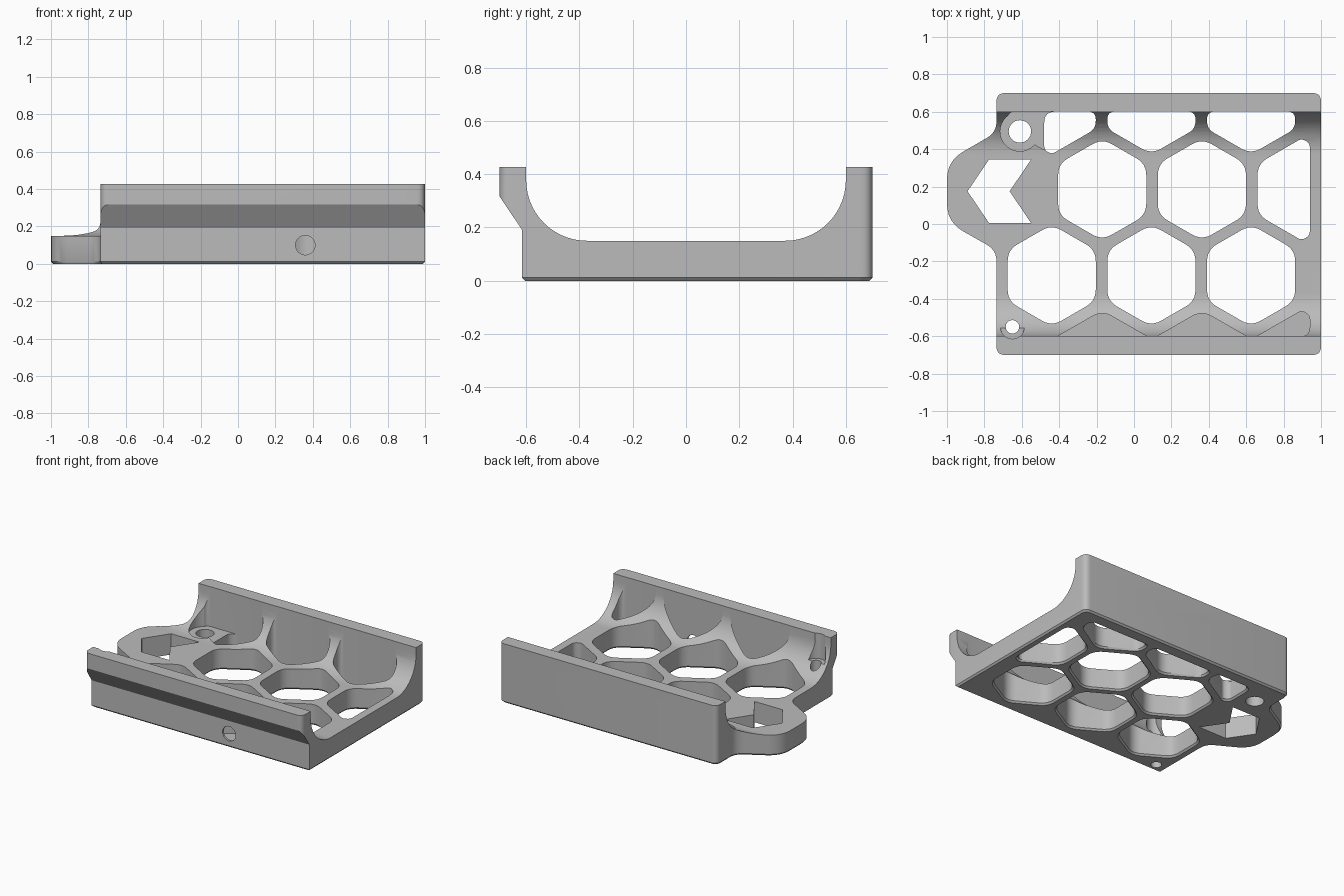
import bpy, bmesh
from math import cos, sin, pi
from mathutils import Vector

cube = bpy.data.objects.get("Cube")
if cube:
    bpy.data.objects.remove(cube)

grey = bpy.data.materials.new("light grey plastic")
grey.use_nodes = True
GREY = (0.5, 0.5, 0.5, 1)
grey.diffuse_color = GREY
grey.node_tree.nodes["Principled BSDF"].inputs["Base Color"].default_value = GREY


def rounded(points, cuts, steps=7):
    """Round each corner, starting the curve `cut` away from it."""
    pts = [Vector(p) for p in points]
    if not isinstance(cuts, list):
        cuts = [cuts] * len(pts)
    out = []
    for i, p in enumerate(pts):
        a, b = pts[i - 1] - p, pts[(i + 1) % len(pts)] - p
        d = min(cuts[i], a.length * 0.45, b.length * 0.45)
        if d < 0.002:
            out.append(p)
            continue
        a, b = a.normalized() * d, b.normalized() * d
        for s in range(steps):
            t = s / (steps - 1)
            out.append(p + a * (1 - t) ** 2 + b * t ** 2)
    return out


def clip(points, axis, limit, sign):
    """Keep the part of a polygon where sign * coordinate <= sign * limit."""
    out = []
    for i, q in enumerate(points):
        p = points[i - 1]
        dp, dq = sign * (p[axis] - limit), sign * (q[axis] - limit)
        if dp * dq < 0:
            out.append(p.lerp(q, dp / (dp - dq)))
        if dq <= 0:
            out.append(q)
    return out


def prism(name, outline, rings, axes="xyz"):
    """Stack scaled copies of an outline at (height, growth) rings."""
    pts = [Vector(p) for p in outline]
    xs, ys = [p.x for p in pts], [p.y for p in pts]
    mid = Vector(((min(xs) + max(xs)) / 2, (min(ys) + max(ys)) / 2))
    half = Vector(((max(xs) - min(xs)) / 2, (max(ys) - min(ys)) / 2))
    bm = bmesh.new()
    loops = []
    for h, grow in rings:
        loop = []
        for p in pts:
            d = p - mid
            u, v = p.x + d.x / half.x * grow, p.y + d.y / half.y * grow
            co = {"xyz": (u, v, h), "yzx": (h, u, v), "xzy": (u, h, v)}[axes]
            loop.append(bm.verts.new(co))
        loops.append(loop)
    n = len(pts)
    for lo, hi in zip(loops, loops[1:]):
        for i in range(n):
            j = (i + 1) % n
            bm.faces.new((lo[i], lo[j], hi[j], hi[i]))
    bm.faces.new(loops[0][::-1])
    bm.faces.new(loops[-1])
    bmesh.ops.recalc_face_normals(bm, faces=bm.faces)
    mesh = bpy.data.meshes.new(name)
    bm.to_mesh(mesh)
    bm.free()
    mesh.materials.append(grey)
    obj = bpy.data.objects.new(name, mesh)
    bpy.context.collection.objects.link(obj)
    return obj


def combine(target, tool, operation="DIFFERENCE"):
    tool.hide_render = True
    mod = target.modifiers.new("combine", "BOOLEAN")
    mod.operation, mod.solver, mod.object = operation, "EXACT", tool
    bpy.context.view_layer.objects.active = target
    bpy.ops.object.modifier_apply(modifier=mod.name)
    bpy.data.objects.remove(tool)


def circle(x, y, r, n=32):
    return [(x + r * cos(2 * pi * i / n), y + r * sin(2 * pi * i / n)) for i in range(n)]


# Tray cross-section: two walls joined to the floor by large coves
FLOOR, TOP, WALL, COVE = 0.15, 0.427, 0.6, 0.228
arc = [(WALL - COVE + COVE * sin(a), FLOOR + COVE - COVE * cos(a))
       for a in [pi / 2 * i / 14 for i in range(15)]]
section = [(-0.604, 0), (0.688, 0), (0.7, 0.012), (0.7, TOP), (WALL, TOP)]
section += arc[::-1] + [(-y, z) for y, z in arc]
section += [(-WALL, TOP), (-0.7, TOP), (-0.7, 0.317), (-0.616, 0.192), (-0.616, 0.012)]
tray = prism("honeycomb_tray", section, [(-1.1, 0), (1.1, 0)], "yzx")

# Plan outline with the tab on one end
plan = rounded([(1, -0.7), (1, 0.7), (-0.735, 0.7), (-0.735, 0.49), (-1, 0.337),
                (-1, 0.01), (-0.735, -0.14), (-0.735, -0.7)],
               [0.045, 0.045, 0.045, 0.06, 0.1, 0.1, 0.06, 0.045])
combine(tray, prism("plan", plan, [(-0.01, -0.02), (0.012, 0), (0.6, 0)]), "INTERSECT")

# Honeycomb openings, with a small flare underneath
PITCH, RADIUS = 0.533, 0.272
THROUGH = [(-0.01, 0.02), (0.012, 0), (0.6, 0)]


def hexagon(x, y, left=-2):
    pts = [Vector((x + RADIUS * sin(i * pi / 3), y + RADIUS * cos(i * pi / 3))) for i in range(6)]
    for axis, limit, sign in ((0, 0.94, 1), (0, left, -1), (1, 0.601, 1), (1, -0.601, -1)):
        pts = clip(pts, axis, limit, sign)
    return rounded(pts, 0.06)


for row, (start, y) in enumerate([(-0.17, -0.735), (-0.44, -0.275), (-0.17, 0.185), (-0.44, 0.645)]):
    for col in range(3):
        left = -0.48 if (row, col) == (3, 0) else -2
        rings = [(0.04, 0), (0.6, 0)] if row == 0 else THROUGH
        combine(tray, prism("opening", hexagon(start + col * PITCH, y, left), rings))

# Screw seat beside the back wall
combine(tray, prism("seat_clearance", hexagon(-0.44, 0.645), [(0.14, 0), (0.6, 0)]))
combine(tray, prism("seat", circle(-0.61, 0.495, 0.1055), [(0.14, 0), (0.6, 0)]))
combine(tray, prism("screw_hole", circle(-0.61, 0.495, 0.06), [(-0.1, 0), (0.6, 0)]))

# Small screw seat in the front cove
combine(tray, prism("small_seat", circle(-0.65, -0.55, 0.064), [(0.245, 0), (0.6, 0)]))
combine(tray, prism("small_hole", circle(-0.65, -0.55, 0.036), [(-0.1, 0), (0.6, 0)]))

# Round hole through the front wall into its pocket
combine(tray, prism("side_hole", circle(0.36, 0.1, 0.052), [(-0.8, 0), (-0.56, 0)], "xzy"))

# Arrow-shaped slot in the tab
arrow = [(-0.89, 0.175), (-0.775, 0.345), (-0.55, 0.345),
         (-0.665, 0.175), (-0.55, 0.005), (-0.775, 0.005)]
combine(tray, prism("arrow_slot", arrow, [(-0.1, 0), (0.6, 0)]))

bpy.ops.object.select_all(action="DESELECT")
tray.select_set(True)
bpy.context.view_layer.objects.active = tray
bpy.ops.object.shade_smooth_by_angle(angle=pi / 6)
